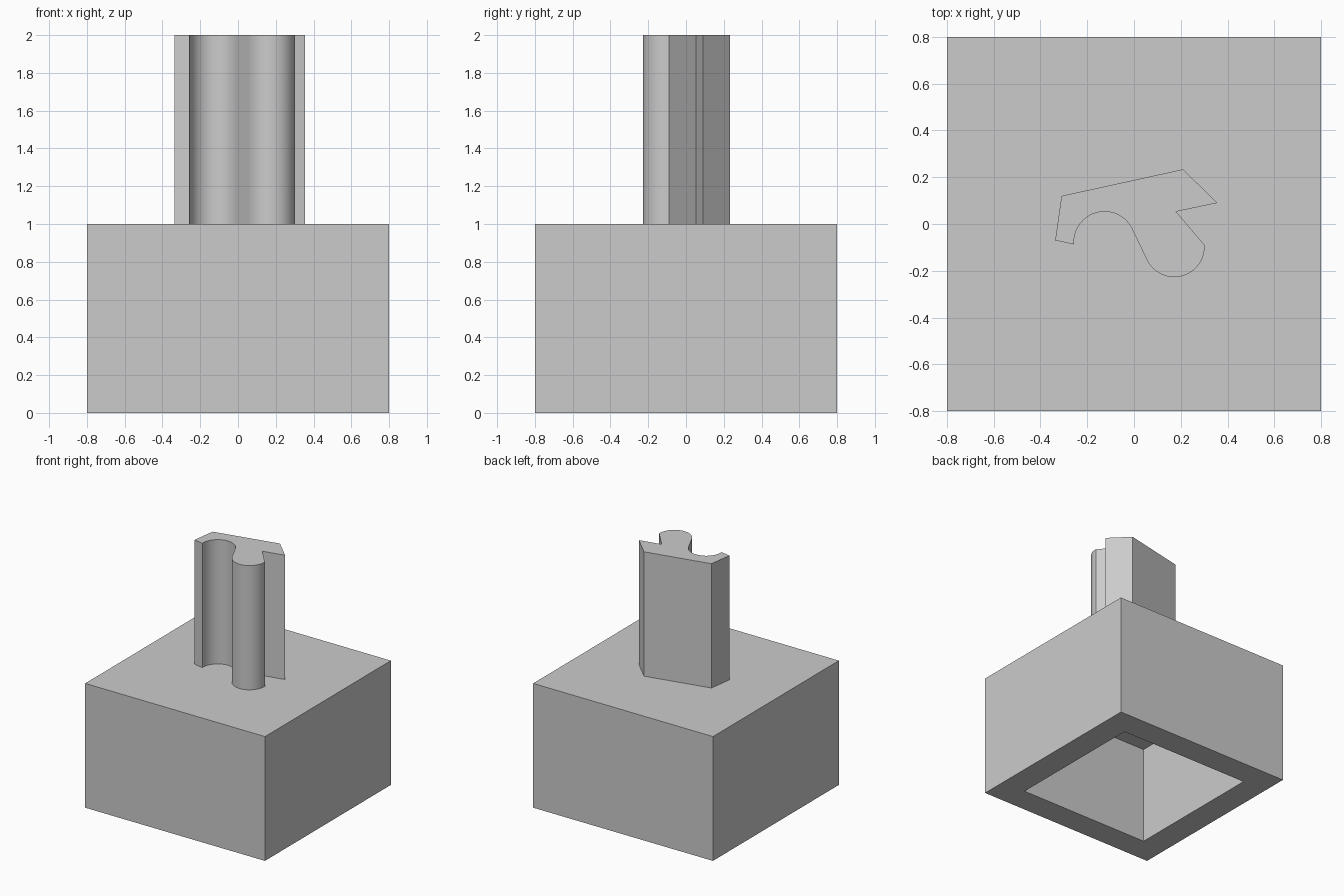
import bpy, bmesh, math

if "Cube" in bpy.data.objects:
    bpy.data.objects.remove(bpy.data.objects["Cube"], do_unlink=True)

# Single grey material
GREY = (0.6, 0.6, 0.6, 1.0)
grey = bpy.data.materials.new("plain grey")
grey.diffuse_color = GREY
grey.use_nodes = True
grey.node_tree.nodes["Principled BSDF"].inputs["Base Color"].default_value = GREY


def add_object(name, bm):
    bmesh.ops.recalc_face_normals(bm, faces=bm.faces)
    mesh = bpy.data.meshes.new(name)
    bm.to_mesh(mesh)
    bm.free()
    mesh.materials.append(grey)
    obj = bpy.data.objects.new(name, mesh)
    bpy.context.collection.objects.link(obj)
    return obj


def extrude_profile(bm, points, z0, z1):
    """Closed prism from a 2D outline."""
    face = bm.faces.new([bm.verts.new((x, y, z0)) for x, y in points])
    top = bmesh.ops.extrude_face_region(bm, geom=[face], use_keep_orig=True)["geom"]
    verts = [v for v in top if isinstance(v, bmesh.types.BMVert)]
    bmesh.ops.translate(bm, verts=verts, vec=(0, 0, z1 - z0))


def arc(cx, cy, r, start, end, steps=28):
    angles = [math.radians(start + (end - start) * i / steps) for i in range(steps + 1)]
    return [(cx + r * math.cos(a), cy + r * math.sin(a)) for a in angles]


# Square base block with a square socket sunk into its underside
HALF, WALL, DEPTH = 0.8, 0.3, 0.8
bm = bmesh.new()
extrude_profile(bm, [(-HALF, -HALF), (HALF, -HALF), (HALF, HALF), (-HALF, HALF)], 0, 1)
bm.normal_update()
bottom = min(bm.faces, key=lambda f: f.calc_center_median().z)
bmesh.ops.inset_region(bm, faces=[bottom], thickness=WALL)
socket = bmesh.ops.extrude_discrete_faces(bm, faces=[bottom])["faces"][0]
bmesh.ops.translate(bm, verts=socket.verts[:], vec=(0, 0, DEPTH))
add_object("base_block", bm)

# Key-shaped post: hollow curve flowing into a rounded lobe, angular back
outline = [(-0.31, 0.12), (-0.337, -0.07)]
outline += arc(-0.126, -0.078, 0.131, 184, 27)
outline += arc(0.172, -0.097, 0.13, 207, 363)
outline += [(0.18, 0.053), (0.356, 0.09), (0.21, 0.234)]
bm = bmesh.new()
extrude_profile(bm, outline, 0.95, 2)
post = add_object("key_post", bm)

# Smooth the curved walls, keep the corners crisp
bpy.ops.object.select_all(action="DESELECT")
post.select_set(True)
bpy.context.view_layer.objects.active = post
bpy.ops.object.shade_smooth_by_angle(angle=math.radians(25))
